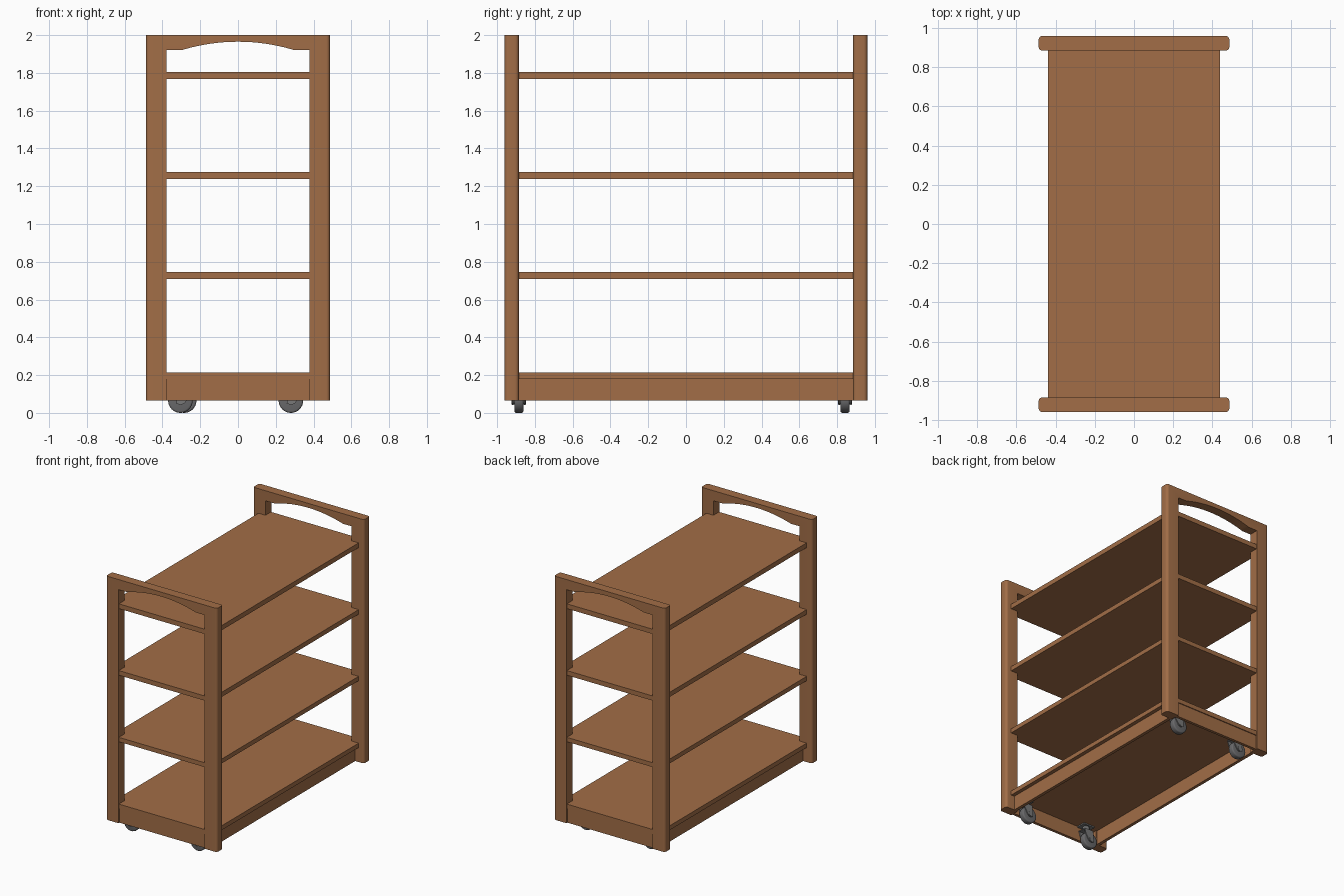
import bpy, bmesh, math
from mathutils import Vector, Matrix

if "Cube" in bpy.data.objects:
    bpy.data.objects.remove(bpy.data.objects["Cube"])


def material(name, rgb):
    m = bpy.data.materials.new(name)
    m.diffuse_color = (*rgb, 1)
    m.use_nodes = True
    m.node_tree.nodes["Principled BSDF"].inputs["Base Color"].default_value = m.diffuse_color
    return m


WOOD = material("brown wood", (0.36, 0.155, 0.063))
METAL = material("grey metal", (0.19, 0.19, 0.19))
TYRE = material("dark grey rubber", (0.14, 0.14, 0.145))


def finish(bm, name, mat, smooth=False):
    bmesh.ops.recalc_face_normals(bm, faces=bm.faces[:])
    me = bpy.data.meshes.new(name)
    bm.to_mesh(me)
    bm.free()
    ob = bpy.data.objects.new(name, me)
    bpy.context.collection.objects.link(ob)
    me.materials.append(mat)
    if smooth:
        bpy.ops.object.select_all(action='DESELECT')
        ob.select_set(True)
        bpy.context.view_layer.objects.active = ob
        bpy.ops.object.shade_smooth_by_angle(angle=math.radians(35))
    return ob


def prism(points, offset):
    """Extrude a closed 3D outline along offset."""
    bm = bmesh.new()
    face = bm.faces.new([bm.verts.new(p) for p in points])
    ext = bmesh.ops.extrude_face_region(bm, geom=[face], use_keep_orig=True)
    verts = [v for v in ext["geom"] if isinstance(v, bmesh.types.BMVert)]
    bmesh.ops.translate(bm, verts=verts, vec=Vector(offset))
    return bm


def box(name, x, y, z, mat):
    pts = [(x[0], y[0], z[0]), (x[1], y[0], z[0]), (x[1], y[1], z[0]), (x[0], y[1], z[0])]
    return finish(prism(pts, (0, 0, z[1] - z[0])), name, mat)


def cylinder(name, radius, depth, centre, axis, mat, bevel=0.0):
    bm = bmesh.new()
    rot = Matrix.Rotation(math.pi / 2, 4, 'X') if axis == 'Y' else Matrix()
    bmesh.ops.create_cone(bm, cap_ends=True, segments=32, radius1=radius, radius2=radius,
                          depth=depth, matrix=Matrix.Translation(centre) @ rot)
    if bevel:
        rims = [e for e in bm.edges if any(len(f.verts) > 4 for f in e.link_faces)]
        bmesh.ops.bevel(bm, geom=rims, offset=bevel, segments=3, profile=0.5, affect='EDGES')
    return finish(bm, name, mat, True)


HX, IX = 0.487, 0.378       # outer and inner post faces
Y0, Y1 = 0.885, 0.96        # inner and outer end-frame faces
BASE = 0.065

# End frames: two posts joined by an arched handle rail, rounded corners
for side, label in ((-1, "front"), (1, "back")):
    arch = []
    r = (0.3 ** 2 + 0.045 ** 2) / (2 * 0.045)
    for i in range(25):
        x = -0.3 + 0.6 * i / 24
        arch.append((x, 1.965 - r + math.sqrt(r * r - x * x)))
    outline = [(-HX, BASE), (-IX, BASE), (-IX, 1.92)] + arch
    outline += [(IX, 1.92), (IX, BASE), (HX, BASE), (HX, 2.0), (-HX, 2.0)]
    bm = prism([(x, side * Y0, z) for x, z in outline], (0, side * (Y1 - Y0), 0))
    corners = [e for e in bm.edges
               if all(abs(abs(v.co.x) - HX) < 1e-5 for v in e.verts)
               and abs(e.verts[0].co.z - e.verts[1].co.z) > 1]
    bmesh.ops.bevel(bm, geom=corners, offset=0.02, segments=5, profile=0.5, affect='EDGES')
    finish(bm, label + "_end_frame", WOOD, True)
    # Lower end rail between the posts, slightly recessed
    ys = sorted((side * 0.925, side * 0.948))
    box(label + "_lower_rail", (-IX, IX), ys, (BASE, 0.18), WOOD)

# Shelves: wide between the frames, notched to pass between the posts
SX, SY = 0.44, 0.955
quarter = [(SX, -Y0), (SX, Y0), (IX, Y0), (IX, SY)]
plan = quarter + [(-x, y) for x, y in reversed(quarter)]
plan = [(IX, -SY), (IX, -Y0)] + plan + [(-IX, -Y0), (-IX, -SY)]
for i, (z0, z1) in enumerate(((0.18, 0.215), (0.71, 0.745), (1.238, 1.275), (1.767, 1.805))):
    finish(prism([(x, y, z0) for x, y in plan], (0, 0, z1 - z0)), f"shelf_{i + 1}", WOOD)

# Side aprons under the bottom shelf
for side, label in ((-1, "left"), (1, "right")):
    box(label + "_apron", sorted((side * 0.385, side * 0.41)), (-0.925, 0.925), (BASE, 0.18), WOOD)

# Casters: plate, stem, fork and wheel
for cx, cy, label in ((-0.305, -0.885, "front_left"), (0.28, -0.885, "front_right"),
                      (-0.285, 0.842, "back_left"), (0.28, 0.842, "back_right")):
    px = cx + 0.025
    box(label + "_caster_plate", (px - 0.05, px + 0.05), (cy - 0.038, cy + 0.038),
        (0.17, 0.18), METAL)
    cylinder(label + "_caster_stem", 0.025, 0.04, (px, cy, 0.155), 'Z', METAL)
    cylinder(label + "_wheel", 0.065, 0.048, (cx, cy, 0.065), 'Y', TYRE, 0.01)
    cylinder(label + "_axle", 0.02, 0.076, (cx, cy, 0.065), 'Y', METAL)
    box(label + "_fork_crown", (px - 0.04, px + 0.04), (cy - 0.035, cy + 0.035),
        (0.133, 0.14), METAL)
    for s in (-1, 1):
        cheek = [(px - 0.04, 0.14), (px + 0.04, 0.14), (px + 0.03, 0.1),
                 (cx + 0.022, 0.05), (cx, 0.042), (cx - 0.022, 0.05)]
        finish(prism([(x, cy + s * 0.028, z) for x, z in cheek], (0, s * 0.007, 0)),
               label + "_fork_cheek", METAL)
